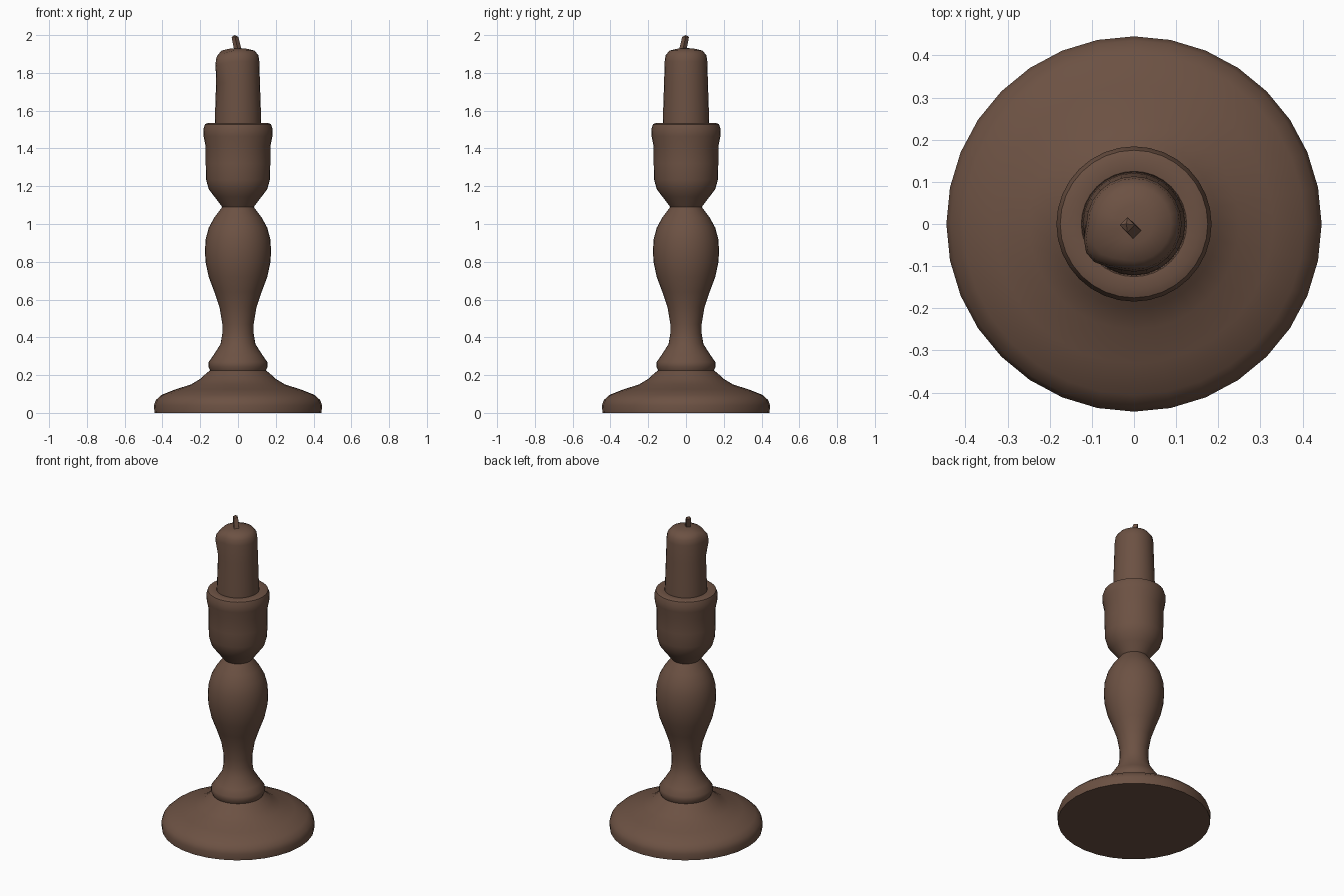
import bpy, bmesh, math
from mathutils import Vector

if "Cube" in bpy.data.objects:
    bpy.data.objects.remove(bpy.data.objects["Cube"])

brown = bpy.data.materials.new("dark brown")
brown.diffuse_color = (0.150, 0.083, 0.056, 1)
brown.use_nodes = True
brown.node_tree.nodes["Principled BSDF"].inputs["Base Color"].default_value = brown.diffuse_color


def finish(name, bm, angle):
    bmesh.ops.remove_doubles(bm, verts=bm.verts, dist=1e-5)
    bmesh.ops.recalc_face_normals(bm, faces=bm.faces)
    me = bpy.data.meshes.new(name)
    bm.to_mesh(me)
    bm.free()
    ob = bpy.data.objects.new(name, me)
    bpy.context.collection.objects.link(ob)
    me.materials.append(brown)
    bpy.ops.object.select_all(action='DESELECT')
    ob.select_set(True)
    bpy.context.view_layer.objects.active = ob
    bpy.ops.object.shade_smooth_by_angle(angle=math.radians(angle))
    return ob


def lathe(profile, sides, center=(0, 0)):
    """Turn (radius, height) points around z; radius 0 closes an end."""
    bm = bmesh.new()
    rings = []
    for r, z in profile:
        rings.append([bm.verts.new((center[0] + r * math.cos(2 * math.pi * i / sides),
                                    center[1] + r * math.sin(2 * math.pi * i / sides), z))
                      for i in range(sides)] if r else [bm.verts.new((center[0], center[1], z))])
    for a, b in zip(rings, rings[1:]):
        for i in range(sides):
            j = (i + 1) % sides
            if len(a) == 1:
                bm.faces.new((a[0], b[j], b[i]))
            elif len(b) == 1:
                bm.faces.new((a[i], a[j], b[0]))
            else:
                bm.faces.new((a[i], a[j], b[j], b[i]))
    return bm


# Turned holder: foot, collar, baluster stem and candle cup
holder = [(0, 0), (0.442, 0), (0.445, 0.04), (0.435, 0.068), (0.405, 0.095),
          (0.33, 0.125), (0.25, 0.15), (0.20, 0.18), (0.165, 0.212),
          (0.148, 0.225), (0.157, 0.245), (0.155, 0.27), (0.13, 0.305),
          (0.092, 0.365), (0.083, 0.42), (0.083, 0.47), (0.098, 0.56),
          (0.125, 0.64), (0.155, 0.72), (0.172, 0.80), (0.175, 0.86),
          (0.171, 0.92), (0.155, 0.98), (0.125, 1.035), (0.083, 1.09),
          (0.125, 1.145), (0.155, 1.185), (0.169, 1.235), (0.171, 1.32),
          (0.171, 1.41), (0.182, 1.465), (0.184, 1.50), (0.175, 1.528),
          (0.155, 1.536), (0.125, 1.532), (0.115, 1.51), (0, 1.51)]
finish("candle_holder", lathe(holder, 32), 50)

# Candle with a domed top and a small wax lip on one side
candle = [(0, 1.49), (0.123, 1.50), (0.121, 1.60), (0.116, 1.75), (0.113, 1.86),
          (0.108, 1.893), (0.088, 1.918), (0.045, 1.928), (0, 1.932)]
bm = lathe(candle, 24)
lip = Vector((-0.82, -0.57))
for v in bm.verts:
    p = Vector((v.co.x, v.co.y))
    if v.co.z > 1.84 and p.length > 0.08:
        w = max(0, (p.normalized().dot(lip) - 0.85) / 0.15)
        v.co.x += lip.x * 0.02 * w
        v.co.y += lip.y * 0.02 * w
        v.co.z -= 0.018 * w
finish("candle", bm, 50)

# Bent four-sided wick
bm = lathe([(0, 1.90), (0.020, 1.90), (0.019, 1.955), (0.018, 1.99), (0, 2.0)], 4)
for v in bm.verts:
    t = (v.co.z - 1.90) / 0.1
    v.co.x += 0.004 - 0.022 * t
    v.co.y += -0.022 + 0.022 * t
finish("wick", bm, 30)
